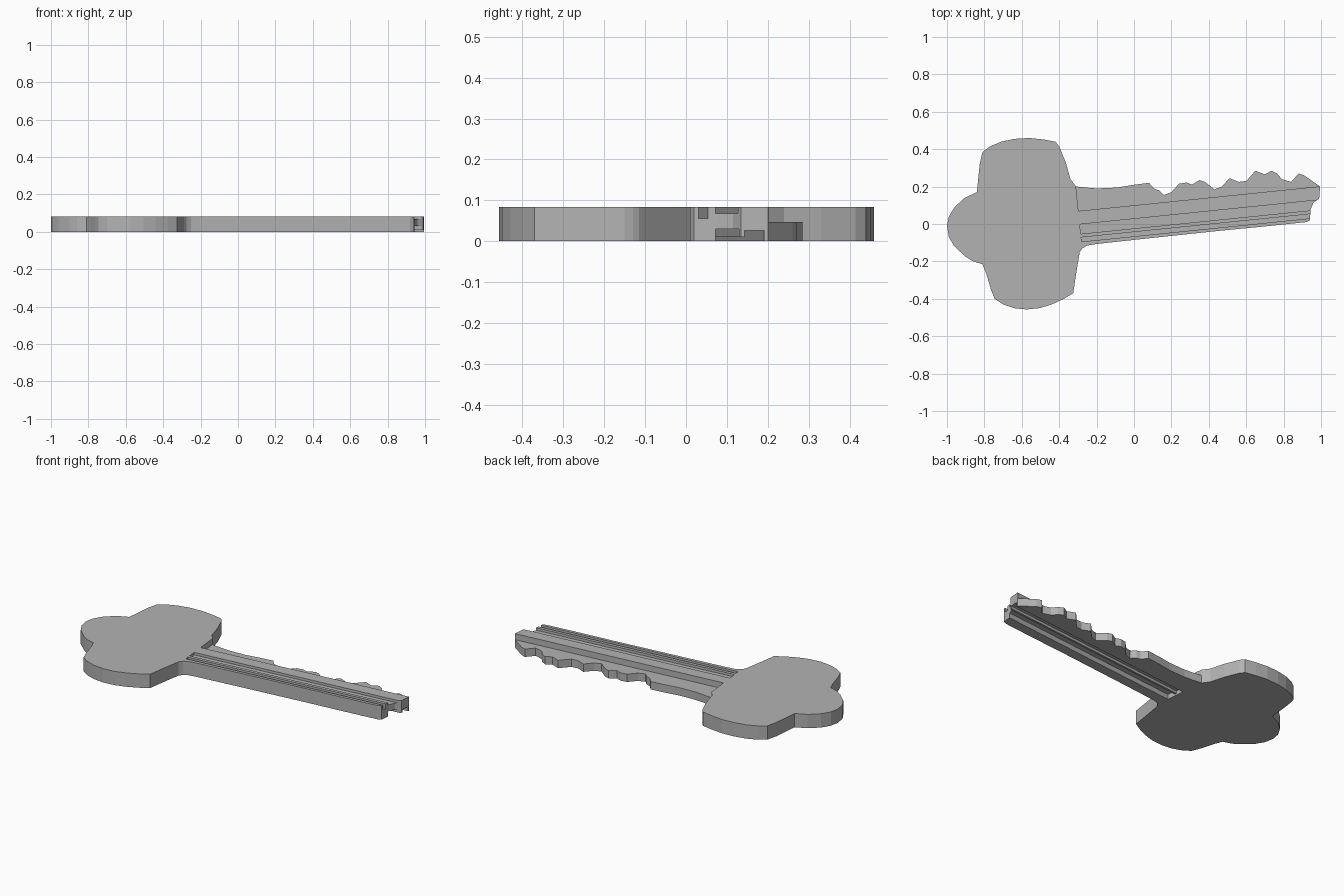
import bpy
import bmesh
import math
from mathutils import Matrix

cube = bpy.data.objects.get("Cube")
if cube:
    bpy.data.objects.remove(cube, do_unlink=True)

THICKNESS = 0.083
BLADE_SLOPE = math.atan(0.102)
BLADE_ROOT = (-0.29, 0.0, 0.0)

# Single metal colour
metal = bpy.data.materials.new("grey_metal")
metal.use_nodes = True
grey = (0.45, 0.45, 0.45, 1.0)
metal.diffuse_color = grey
metal.node_tree.nodes["Principled BSDF"].inputs["Base Color"].default_value = grey

# Three-lobed handle, counter-clockwise from the upper blade root
head_outline = [
    (-.31, .2), (-.34, .24), (-.365, .33), (-.4, .415), (-.42, .44),
    (-.485, .452), (-.56, .46), (-.64, .455), (-.71, .44), (-.77, .415),
    (-.81, .385), (-.825, .32), (-.84, .17), (-.905, .14), (-.96, .09),
    (-.99, .04), (-1, -.01), (-.99, -.07), (-.96, -.12), (-.9, -.175),
    (-.86, -.2), (-.81, -.215), (-.79, -.265), (-.765, -.35), (-.745, -.4),
    (-.7, -.43), (-.64, -.45), (-.575, -.457), (-.505, -.45), (-.44, -.43),
    (-.375, -.4), (-.325, -.37), (-.31, -.27), (-.29, -.15), (-.275, -.13),
]

# Straight lower edge of the blade and the stepped tip
blade_back = [
    (-.25, -.115), (-.2, -.107), (0, -.085), (.3, -.053), (.5, -.032),
    (.7, -.013), (.92, .01), (.94, .02), (.945, .08), (.96, .115), (.99, .135),
]

# Toothed edge, from the tip back to the handle
blade_teeth = [
    (.995, .2), (.91, .26), (.88, .27), (.84, .225), (.79, .24), (.765, .27),
    (.735, .285), (.7, .265), (.65, .285), (.6, .23), (.56, .225), (.51, .245),
    (.47, .2), (.43, .185), (.38, .225), (.35, .235), (.31, .21), (.28, .222),
    (.24, .215), (.2, .17), (.16, .155), (.135, .18), (.11, .187), (.08, .22),
    (0, .21), (-.09, .195), (-.2, .19),
]


def link_mesh(name, bm):
    """Turn a bmesh into a linked object."""
    bmesh.ops.recalc_face_normals(bm, faces=bm.faces[:])
    mesh = bpy.data.meshes.new(name)
    bm.to_mesh(mesh)
    bm.free()
    obj = bpy.data.objects.new(name, mesh)
    bpy.context.collection.objects.link(obj)
    return obj


def extruded_plate(name, outline, height):
    """Fill an outline and raise it to a plate."""
    bm = bmesh.new()
    face = bm.faces.new([bm.verts.new((x, y, 0)) for x, y in outline])
    raised = bmesh.ops.extrude_face_region(bm, geom=[face], use_keep_orig=True)
    verts = [g for g in raised["geom"] if isinstance(g, bmesh.types.BMVert)]
    bmesh.ops.translate(bm, verts=verts, vec=(0, 0, height))
    return link_mesh(name, bm)


def mill(target, low, high, bottom, top):
    """Cut a channel along the blade, from the handle past the tip."""
    length = 2.0
    bm = bmesh.new()
    bmesh.ops.create_cube(bm, size=1.0)
    place = (
        Matrix.Translation(BLADE_ROOT)
        @ Matrix.Rotation(BLADE_SLOPE, 4, "Z")
        @ Matrix.Translation((length / 2, (low + high) / 2, (bottom + top) / 2))
        @ Matrix.Diagonal((length, high - low, top - bottom, 1))
    )
    bmesh.ops.transform(bm, matrix=place, verts=bm.verts[:])
    cutter = link_mesh("channel_cutter", bm)
    cutter.hide_render = True
    cut = target.modifiers.new("channel", "BOOLEAN")
    cut.operation = "DIFFERENCE"
    cut.solver = "EXACT"
    cut.object = cutter
    bpy.context.view_layer.objects.active = target
    bpy.ops.object.modifier_apply(modifier=cut.name)
    bpy.data.objects.remove(cutter, do_unlink=True)


key = extruded_plate("key_body", head_outline + blade_back + blade_teeth, THICKNESS)

# Channels: (low side, high side, bottom, top) across the blade
ABOVE = THICKNESS + 0.1
BELOW = -0.1
channels = [
    (0.07, 0.5, 0.047, ABOVE),        # lowered ledge carrying the teeth
    (-0.053, -0.002, 0.068, ABOVE),   # wide shallow groove on top
    (-0.095, -0.072, 0.055, ABOVE),   # narrow deep groove on top
    (-0.053, 0.0, BELOW, 0.03),       # underside groove
    (0.012, 0.06, BELOW, 0.026),      # second underside groove
    (-0.02, 0.03, BELOW, 0.01),       # lowered rib between them
]
for channel in channels:
    mill(key, *channel)

# Flat-shaded metal throughout
key.data.materials.clear()
key.data.materials.append(metal)
for face in key.data.polygons:
    face.material_index = 0
    face.use_smooth = False
